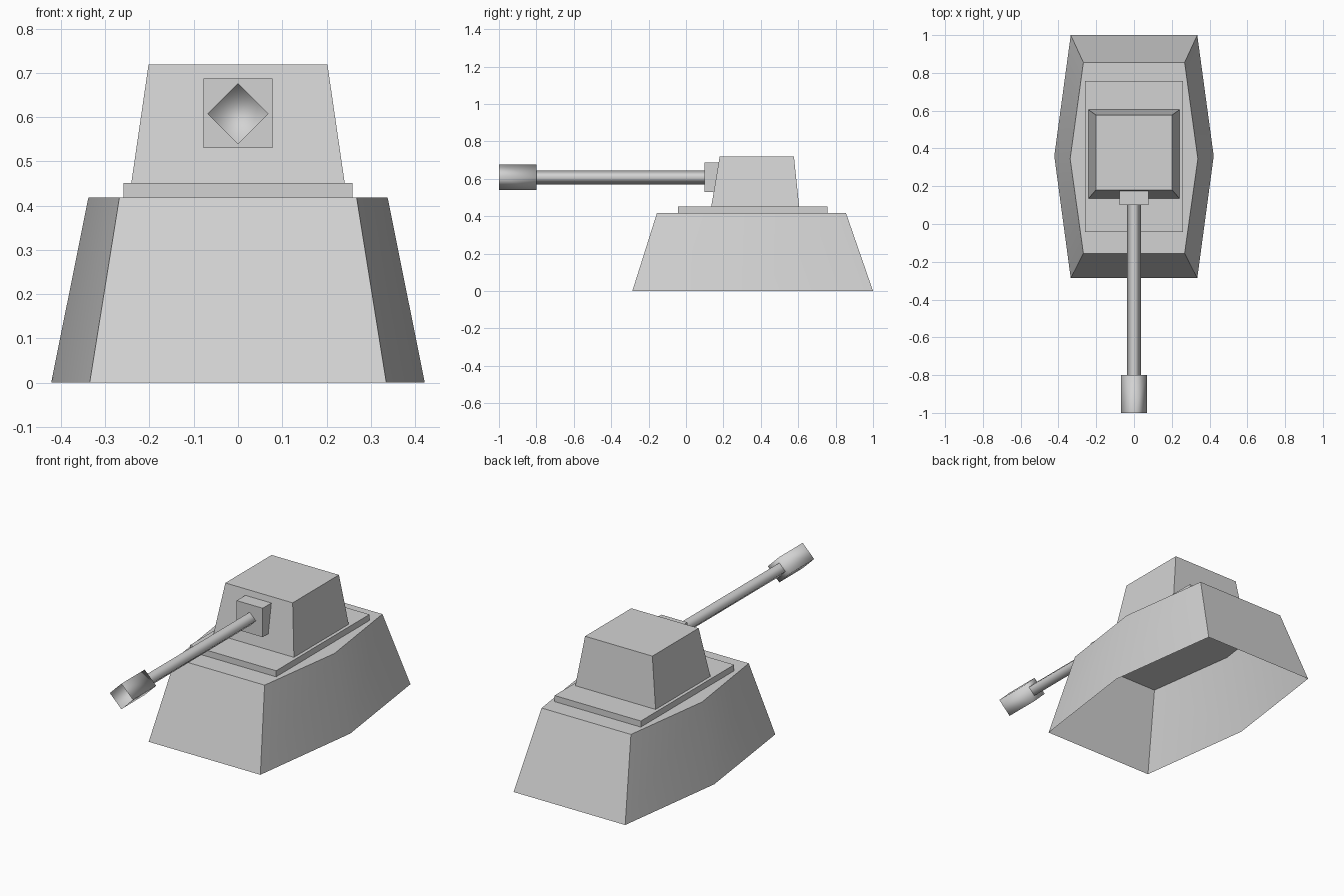
import bpy
import bmesh
import math

cube = bpy.data.objects.get("Cube")
if cube:
    bpy.data.objects.remove(cube, do_unlink=True)

grey = bpy.data.materials.new("plain_grey")
grey.use_nodes = True
colour = (0.65, 0.65, 0.65, 1)
grey.diffuse_color = colour
grey.node_tree.nodes["Principled BSDF"].inputs["Base Color"].default_value = colour


def loft(name, start, end, cap_start=True, cap_end=True, smooth=None):
    """Join two matching outlines with side faces and optional caps."""
    bm = bmesh.new()
    a = [bm.verts.new(p) for p in start]
    b = [bm.verts.new(p) for p in end]
    n = len(a)
    for i in range(n):
        j = (i + 1) % n
        bm.faces.new((a[i], a[j], b[j], b[i]))
    if cap_start:
        bm.faces.new(a[::-1])
    if cap_end:
        bm.faces.new(b)
    mesh = bpy.data.meshes.new(name)
    bm.to_mesh(mesh)
    bm.free()
    mesh.materials.append(grey)
    obj = bpy.data.objects.new(name, mesh)
    bpy.context.collection.objects.link(obj)
    if smooth == "all":
        mesh.shade_smooth()
    elif smooth == "angle":
        bpy.ops.object.select_all(action="DESELECT")
        obj.select_set(True)
        bpy.context.view_layer.objects.active = obj
        bpy.ops.object.shade_smooth_by_angle(angle=math.radians(30))
    return obj


def rectangle(half_x, y0, y1, z):
    return [(-half_x, y0, z), (half_x, y0, z), (half_x, y1, z), (-half_x, y1, z)]


def hexagon(end_x, mid_x, y0, y_mid, y1, z):
    right = [(end_x, y0, z), (mid_x, y_mid, z), (end_x, y1, z)]
    return right + [(-x, y, z) for x, y, z in reversed(right)]


def diamond(radius, y, z=0.608):
    return [(radius, y, z), (0, y, z + radius), (-radius, y, z), (0, y, z - radius)]


# Hollow hull, open underneath
loft("hull", hexagon(0.335, 0.422, -0.287, 0.36, 1.0, 0),
     hexagon(0.268, 0.338, -0.155, 0.345, 0.855, 0.418),
     cap_start=False, smooth="angle")

# Turret and its base plate
loft("turret_plate", rectangle(0.259, -0.043, 0.757, 0.418),
     rectangle(0.259, -0.043, 0.757, 0.451))
loft("turret", rectangle(0.241, 0.135, 0.605, 0.451),
     rectangle(0.202, 0.18, 0.577, 0.719))

# Gun mount, barrel and open muzzle
loft("gun_mount", rectangle(0.078, 0.1, 0.18, 0.53),
     rectangle(0.078, 0.1, 0.18, 0.687))
loft("barrel", diamond(0.037, 0.11), diamond(0.037, -0.8),
     cap_start=False, cap_end=False, smooth="all")
loft("muzzle", diamond(0.069, -0.8), diamond(0.069, -1.0),
     cap_end=False, smooth="all")
